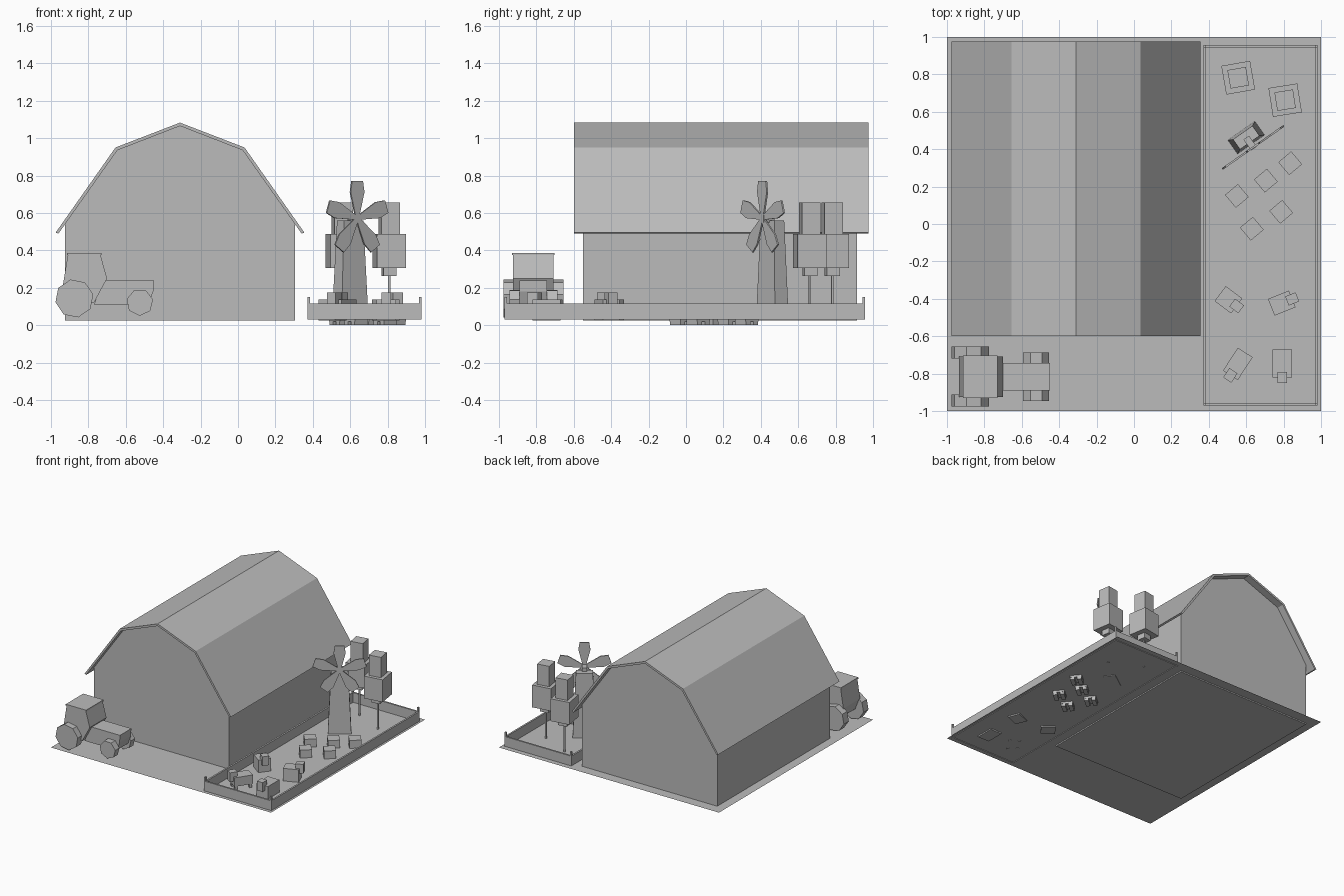
import bpy, bmesh, math
from mathutils import Matrix, Vector

cube = bpy.data.objects.get("Cube")
if cube:
    bpy.data.objects.remove(cube)

grey = bpy.data.materials.new("plain_grey")
grey.use_nodes = True
tone = (0.5, 0.5, 0.5, 1)
grey.diffuse_color = tone
grey.node_tree.nodes["Principled BSDF"].inputs["Base Color"].default_value = tone

GROUND = 0.035


def finish(name, bm, matrix=Matrix()):
    bmesh.ops.recalc_face_normals(bm, faces=bm.faces)
    mesh = bpy.data.meshes.new(name)
    bm.to_mesh(mesh)
    bm.free()
    mesh.materials.append(grey)
    obj = bpy.data.objects.new(name, mesh)
    obj.matrix_world = matrix
    bpy.context.collection.objects.link(obj)
    return obj


def place(x, y, z=0, turn=0):
    return Matrix.Translation((x, y, z)) @ Matrix.Rotation(math.radians(turn), 4, 'Z')


def box(name, x, y, z, matrix=Matrix(), taper=1):
    """Box from (min, max) ranges; the top is scaled by taper."""
    bm = bmesh.new()
    bmesh.ops.create_cube(bm, size=1)
    for v in bm.verts:
        k = taper if v.co.z > 0 else 1
        v.co = [(a + b) / 2 + c * s * (b - a) for (a, b), c, s in zip((x, y, z), v.co, (k, k, 1))]
    return finish(name, bm, matrix)


def prism(name, profile, y0, y1, matrix=Matrix()):
    """Extrude an (x, z) outline along y."""
    bm = bmesh.new()
    face = bm.faces.new([bm.verts.new((x, y0, z)) for x, z in profile])
    ext = bmesh.ops.extrude_face_region(bm, geom=[face])
    moved = [g for g in ext["geom"] if isinstance(g, bmesh.types.BMVert)]
    bmesh.ops.translate(bm, verts=moved, vec=(0, y1 - y0, 0))
    return finish(name, bm, matrix)


def wheel(name, x, z, radius, y0, y1, sides=8, turn=0.2):
    ring = [turn + math.tau * i / sides for i in range(sides)]
    prism(name, [(x + radius * math.cos(a), z + radius * math.sin(a)) for a in ring], y0, y1)


# Ground sheet
bm = bmesh.new()
bmesh.ops.create_grid(bm, x_segments=1, y_segments=1, size=1)
finish("ground", bm, place(0, 0, GROUND))

# Barn with gambrel roof, mirrored around its ridge
RIDGE = -0.31
wall = [(0.615, 0.025), (0.615, 0.55), (0.335, 0.935), (0, 1.065)]
roof = [(0.665, 0.495), (0.345, 0.95), (0, 1.083)]
inner = [(0.65, 0.49), (0.335, 0.935), (0, 1.065)]


def mirrored(half):
    return [(RIDGE + x, z) for x, z in half] + [(RIDGE - x, z) for x, z in half[-2::-1]]


prism("barn_walls", mirrored(wall), -0.55, 0.915)
prism("barn_roof", mirrored(roof) + mirrored(inner)[::-1], -0.6, 0.975)

# Pen fence with corner posts
X0, X1, Y0, Y1, T = 0.372, 0.982, -0.97, 0.957, 0.014
rail = (0.03, 0.115)
for side, x in (("right", X0), ("left", X1 - T)):
    box("fence_" + side, (x, x + T), (Y0, Y1), rail)
    for end, y in (("front", Y0), ("back", Y1 - T)):
        box(f"fence_post_{end}_{side}", (x, x + T), (y, y + T), (0.03, 0.15))
for end, y in (("front", Y0), ("back", Y1 - T)):
    box("fence_" + end, (X0 + T, X1 - T), (y, y + T), rail)

# Windmill
mill = place(0.6, 0.462, 0, 35)
box("windmill_tower", (-0.088, 0.088), (-0.045, 0.045), (0.03, 0.56), mill, 0.72)
box("windmill_axle", (-0.018, 0.018), (-0.072, 0), (0.55, 0.59), mill)
blade = [(-0.012, 0.01), (0.012, 0.01), (0.045, 0.14), (0.035, 0.2), (-0.035, 0.2), (-0.045, 0.14)]
for i in range(5):
    spin = Matrix.Rotation(math.tau * i / 5, 4, 'Y')
    hub = mill @ Matrix.Translation((0, -0.064, 0.572))
    prism(f"windmill_blade_{i + 1}", blade, -0.005, 0.005, hub @ spin)

# Trees of stacked blocks
for i, (x, y, turn) in enumerate([(0.557, 0.782, 10), (0.808, 0.662, 9)], 1):
    spot = place(x, y, 0, turn)
    for part, h, z in (("trunk", 0.006, (0.03, 0.27)), ("lower_leaves", 0.035, (0.262, 0.305)),
                       ("middle_leaves", 0.078, (0.305, 0.488)), ("top_leaves", 0.05, (0.488, 0.655))):
        box(f"tree_{part}_{i}", (-h, h), (-h, h), z, spot)

# Crates on two runners
for i, (x, y) in enumerate([(0.55, 0.15), (0.705, 0.232), (0.835, 0.325), (0.787, 0.065), (0.63, -0.025)], 1):
    spot = place(x, y, 0, 40)
    box(f"crate_{i}", (-0.045, 0.045), (-0.045, 0.045), (0.02, 0.1), spot)
    for s in (-1, 1):
        box(f"crate_runner_{i}", (-0.044, 0.044), (s * 0.027 - 0.016, s * 0.027 + 0.016), (0.0, 0.02), spot)

# Animals: place, heading, half length, half width, standing or lying
herd = [(0.505, -0.405, -37, 0.055, 0.05, False), (0.79, -0.423, 22, 0.06, 0.048, False),
        (0.555, -0.748, 237, 0.073, 0.047, True), (0.793, -0.745, 270, 0.075, 0.052, False)]
for i, (x, y, turn, l, w, standing) in enumerate(herd, 1):
    spot = place(x, y, 0, turn)
    box(f"animal_body_{i}", (-l, l), (-w, w), (0.065 if standing else 0.025, 0.138), spot)
    box(f"animal_head_{i}", (l - 0.03, l + 0.03), (-0.026, 0.026), (0.1, 0.175), spot)
    if standing:
        for sx in (-1, 1):
            for sy in (-1, 1):
                cx, cy = sx * (l - 0.015), sy * (w - 0.012)
                box("animal_leg", (cx - 0.01, cx + 0.01), (cy - 0.01, cy + 0.01), (0.03, 0.07), spot)

# Tractor facing +x
cab = [(-0.9, 0.13), (-0.77, 0.12), (-0.7, 0.25), (-0.735, 0.375), (-0.91, 0.375), (-0.935, 0.22)]
prism("tractor_cab", cab, -0.925, -0.708)
box("tractor_cab_roof", (-0.915, -0.73), (-0.93, -0.703), (0.375, 0.387))
hood = [(-0.77, 0.11), (-0.48, 0.11), (-0.453, 0.18), (-0.45, 0.24), (-0.72, 0.24)]
prism("tractor_hood", hood, -0.89, -0.742)
for side, c in (("right", -0.943), ("left", -0.688)):
    wheel("tractor_rear_wheel_" + side, -0.875, 0.143, 0.103, c - 0.032, c + 0.032)
for side, c in (("right", -0.918), ("left", -0.715)):
    wheel("tractor_front_wheel_" + side, -0.525, 0.122, 0.072, c - 0.027, c + 0.027, 7)
box("tractor_front_axle", (-0.535, -0.515), (-0.92, -0.71), (0.11, 0.13))
box("tractor_rear_axle", (-0.89, -0.86), (-0.94, -0.69), (0.13, 0.16))
